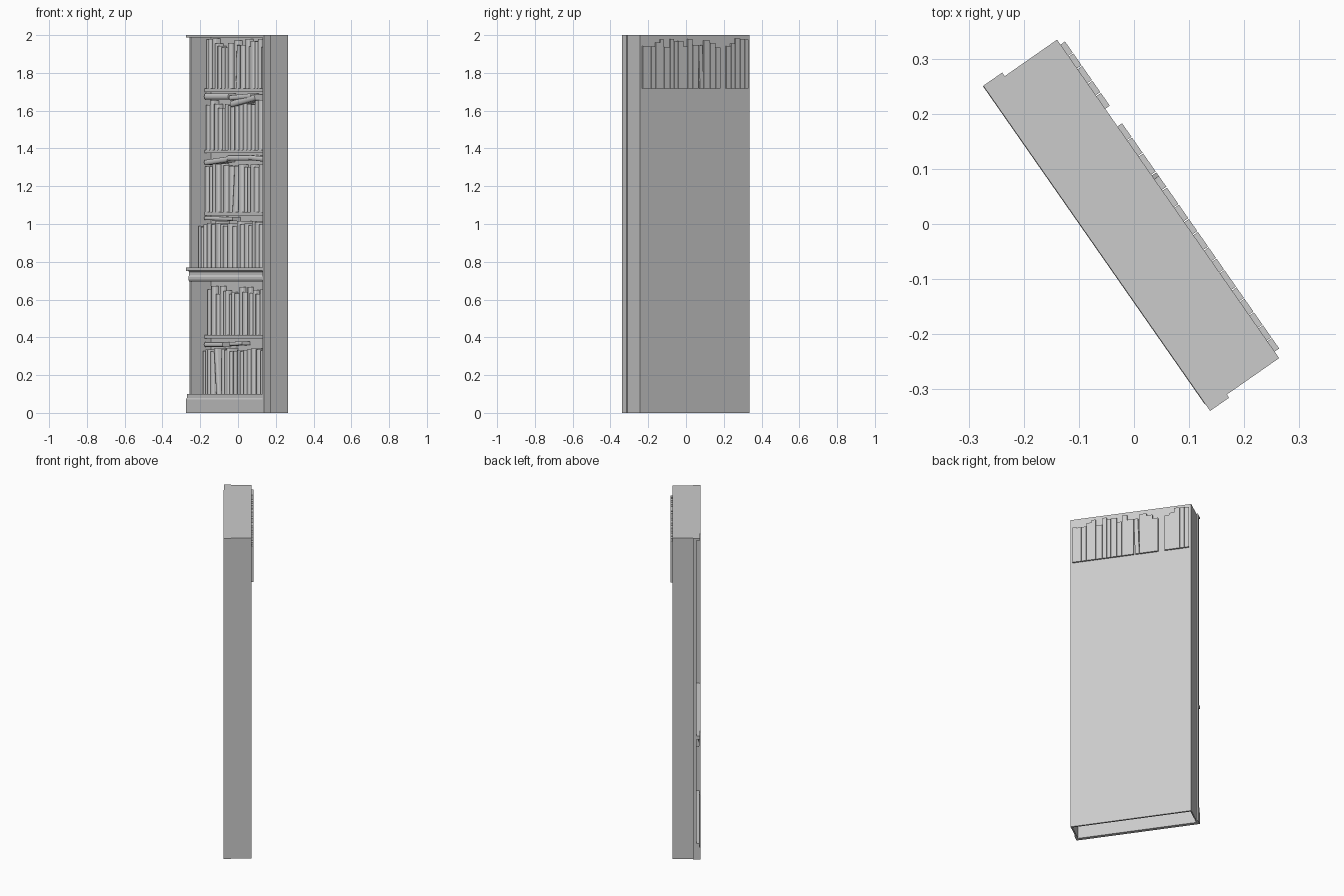
import bpy, bmesh, math, random
from mathutils import Matrix, Vector

random.seed(7)
if "Cube" in bpy.data.objects:
    bpy.data.objects.remove(bpy.data.objects["Cube"])

# The whole case is turned about z; parts are built in its own frame:
# x along the width, -y towards the front.
TURN = Matrix.Rotation(math.radians(-55.1), 4, 'Z')
LEFT, RIGHT = -0.348, 0.343      # inner faces of the side walls
BACK = 0.067                     # inner face of the back board

grey = bpy.data.materials.new("plain_grey")
grey.use_nodes = True
colour = (0.6, 0.6, 0.6, 1)
grey.diffuse_color = colour
grey.node_tree.nodes["Principled BSDF"].inputs["Base Color"].default_value = colour


def finish(name, bm, smooth=False):
    bmesh.ops.recalc_face_normals(bm, faces=bm.faces)
    mesh = bpy.data.meshes.new(name)
    bm.to_mesh(mesh)
    bm.free()
    mesh.materials.append(grey)
    if smooth:
        for p in mesh.polygons:
            p.use_smooth = True
        mesh.set_sharp_from_angle(angle=math.radians(40))
    obj = bpy.data.objects.new(name, mesh)
    obj.matrix_world = TURN
    bpy.context.collection.objects.link(obj)
    return obj


def prism(bm, outline, along, matrix=Matrix()):
    """Extrude a closed outline along a vector."""
    base = bm.faces.new([bm.verts.new(matrix @ Vector(p)) for p in outline])
    moved = bmesh.ops.extrude_face_region(bm, geom=[base], use_keep_orig=True)
    verts = [v for v in moved["geom"] if isinstance(v, bmesh.types.BMVert)]
    bmesh.ops.translate(bm, verts=verts, vec=matrix.to_3x3() @ Vector(along))


def box(name, x0, x1, y0, y1, z0, z1):
    bm = bmesh.new()
    prism(bm, [(x0, y0, z0), (x1, y0, z0), (x1, y1, z0), (x0, y1, z0)], (0, 0, z1 - z0))
    return finish(name, bm)


def moulding(name, profile, x0, x1):
    bm = bmesh.new()
    prism(bm, [(x0, y, z) for y, z in profile], (x1 - x0, 0, 0))
    return finish(name, bm)


def add_book(bm, x, z, thick, height, front, back, lean=0):
    """A book with a rounded spine; lean is degrees from upright."""
    r = thick / 2
    bulge = r * 0.5
    arc = [math.pi * i / 6 for i in range(7)]
    outline = [(-r * math.cos(a), front + bulge - bulge * math.sin(a), 0) for a in arc]
    outline += [(r, back, 0), (-r, back, 0)]
    m = Matrix.Translation((x, 0, z)) @ Matrix.Rotation(math.radians(lean), 4, 'Y')
    prism(bm, outline, (0, 0, height), m)


# Carcass
box("left_wall", -0.355, LEFT, -0.06, 0.077, 0, 1.99)
box("left_post", -0.363, LEFT, -0.06, -0.04, 0, 1.99)
box("right_wall", RIGHT, 0.351, -0.08, 0.077, 0, 1.99)
box("right_post", RIGHT, 0.358, -0.081, -0.039, 0, 1.99)
box("back_board", LEFT, RIGHT, BACK, 0.077, 0, 1.99)
box("top_board", -0.355, 0.351, -0.06, 0.077, 1.988, 2)
box("top_front_lip", -0.363, 0.358, -0.081, -0.039, 1.988, 2)
box("floor_board", LEFT, RIGHT, -0.07, BACK, 0.08, 0.098)
for i, z in enumerate((0.395, 1.045, 1.375, 1.7)):
    box(f"shelf_{i + 1}", LEFT, RIGHT, 0.025, BACK, z, z + 0.018)

# Plinth board and the moulded ledge at waist height
moulding("plinth", [(-0.082, 0), (-0.082, 0.07), (-0.077, 0.08), (-0.077, 0.1),
                    (-0.06, 0.1), (-0.06, 0)], -0.363, RIGHT)
moulding("waist_ledge", [(-0.072, 0.695), (-0.078, 0.705), (-0.078, 0.72), (-0.072, 0.73),
                         (-0.072, 0.745), (-0.081, 0.755), (-0.081, 0.77),
                         (BACK, 0.77), (BACK, 0.695)], LEFT, RIGHT)
moulding("waist_ledge_return", [(-0.081, 0.75), (-0.081, 0.77), (-0.04, 0.77), (-0.04, 0.75)],
         -0.363, LEFT)

# Upright books: name, shelf height, spine position, back, shortest, tallest
rows = [
    ("books_row_1", 0.098, 0.0, 0.065, 0.225, 0.25),
    ("books_row_2", 0.413, 0.03, 0.065, 0.215, 0.26),
    ("books_row_3", 0.77, -0.025, 0.065, 0.215, 0.25),
    ("books_row_4", 1.063, 0.02, 0.065, 0.235, 0.26),
    ("books_row_5", 1.393, 0.02, 0.065, 0.22, 0.265),
    ("books_row_6", 1.718, 0.02, 0.087, 0.215, 0.265),
]
# Books that lean on their neighbours: (row, place in row) -> degrees
leaning = {(0, 4): -5, (3, 7): 5, (5, 9): 2}

for r, (name, z, front, back, low, high) in enumerate(rows):
    bm = bmesh.new()
    x, n = LEFT + 0.003, 0
    while x < RIGHT - 0.02:
        thick = min(random.uniform(0.024, 0.042), RIGHT - 0.002 - x)
        height = random.uniform(low, high)
        lean = leaning.get((r, n), 0)
        slope = math.sin(math.radians(abs(lean))) * height
        base = x + thick / 2 + (slope if lean < 0 else 0)
        depth = 0.075 if r == 5 and n == 5 else back
        add_book(bm, base, z, thick - 0.002, height, front + random.uniform(0, 0.014), depth, lean)
        x += thick + slope
        n += 1
    finish(name, bm, True)

# Books lying on top of the rows: start x, middle z, thickness, length, lean
lying = [
    (-0.33, 0.362, 0.024, 0.17, 90), (-0.1, 0.365, 0.02, 0.12, 88),
    (-0.33, 1.031, 0.02, 0.26, 91),
    (-0.33, 1.325, 0.028, 0.21, 85), (-0.12, 1.35, 0.028, 0.2, 90), (0.08, 1.352, 0.026, 0.2, 94),
    (-0.33, 1.675, 0.03, 0.22, 90), (-0.09, 1.635, 0.032, 0.23, 81), (-0.1, 1.668, 0.026, 0.2, 87),
]
bm = bmesh.new()
for x, z, thick, length, lean in lying:
    add_book(bm, x, z, thick, length, 0.012, 0.065, lean)
finish("lying_books", bm, True)
